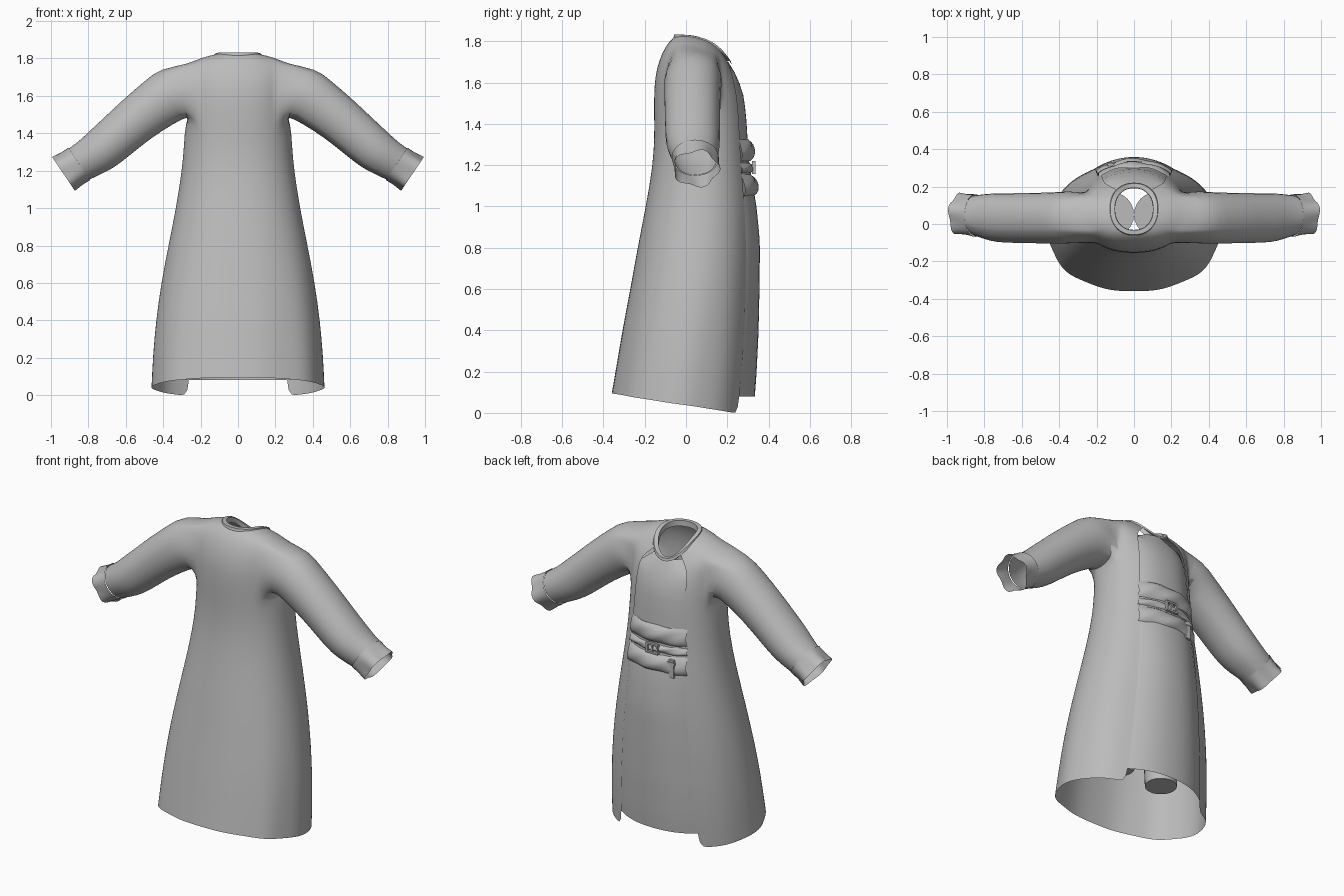
import bpy, bmesh, math
from mathutils import Vector

if "Cube" in bpy.data.objects:
    bpy.data.objects.remove(bpy.data.objects["Cube"])

cloth = bpy.data.materials.new("grey_cloth")
cloth.diffuse_color = (0.5, 0.5, 0.5, 1)
cloth.use_nodes = True
cloth.node_tree.nodes["Principled BSDF"].inputs["Base Color"].default_value = cloth.diffuse_color
P = 2.2        # roundness of the body sections
COLS = 20      # columns from front centre to the opening edge

# body sections: z front, z back, half width, y front, y back, half opening
ROWS = [
    (.095, -.012, .46, -.36, .30, .265), (.24, .18, .453, -.335, .315, .255),
    (.42, .38, .437, -.305, .325, .24), (.60, .60, .41, -.27, .33, .225),
    (.80, .80, .372, -.235, .332, .21), (1.0, 1.0, .332, -.195, .325, .195),
    (1.2, 1.2, .30, -.16, .305, .183), (1.35, 1.35, .288, -.153, .297, .175),
    (1.45, 1.45, .283, -.155, .29, .17), (1.54, 1.53, .285, -.155, .28, .167),
    (1.63, 1.58, .287, -.15, .265, .165), (1.71, 1.625, .287, -.13, .248, .16),
    (1.775, 1.66, .275, -.10, .23, .145), (1.81, 1.685, .21, -.07, .215, .115),
    (1.828, 1.70, .115, -.045, .205, .08)]


def section(row, t):
    """Point on a body section, t = 0 at the front and pi at the back."""
    zf, zb, w, yf, yb, _ = row
    s, c = math.sin(t), math.cos(t)
    x = math.copysign(abs(s) ** (2 / P), s) * w
    y = (yf + yb) / 2 - math.copysign(abs(c) ** (2 / P), c) * (yb - yf) / 2
    q = (1 - c) / 2
    return Vector((x, y, zf + (zb - zf) * (q if zf < 1 else q ** 3)))


def edge_angle(row, x):
    return math.pi - math.asin(min(1, x / row[2]) ** (P / 2))


def row_at(z):
    """Body section interpolated at a height."""
    for a, b in zip(ROWS, ROWS[1:]):
        if a[1] <= z <= b[1]:
            f = (z - a[1]) / (b[1] - a[1])
            return tuple(p + (q - p) * f for p, q in zip(a, b))
    return ROWS[-1]


def finish(name, bm, subsurf=0, mirror=False, angle=60):
    bmesh.ops.recalc_face_normals(bm, faces=bm.faces)
    me = bpy.data.meshes.new(name)
    bm.to_mesh(me)
    bm.free()
    me.materials.append(cloth)
    ob = bpy.data.objects.new(name, me)
    bpy.context.collection.objects.link(ob)
    if mirror:
        m = ob.modifiers.new("mirror", 'MIRROR')
        m.use_clip = True
        m.merge_threshold = 0.0005
    if subsurf:
        ob.modifiers.new("smooth", 'SUBSURF').levels = subsurf
        ob.modifiers["smooth"].render_levels = subsurf
    bpy.ops.object.select_all(action='DESELECT')
    ob.select_set(True)
    bpy.context.view_layer.objects.active = ob
    bpy.ops.object.shade_smooth_by_angle(angle=math.radians(angle))
    return ob


def skin(bm, rings, closed):
    """Quads between neighbouring rings of vertices."""
    n = len(rings[0])
    for a, b in zip(rings, rings[1:]):
        for i in range(n if closed else n - 1):
            j = (i + 1) % n
            bm.faces.new((a[i], a[j], b[j], b[i]))


def sleeve_point(cx, cz, r, hy, yc, phi):
    """Point on a sleeve ring square to the arm direction."""
    n, y = math.sin(phi) * r, math.cos(phi) * hy
    return Vector((cx + .56 * n, yc + y, cz + .83 * n))


# coat: open at the back, with sleeves grown from the arm holes
bm = bmesh.new()
grid = []
for k, row in enumerate(ROWS):
    te = edge_angle(row, row[5])
    ring = []
    for i in range(COLS + 1):
        p = section(row, te * i / COLS)
        wave = .012 * max(0, 1 - row[0] / .9) * math.sin(9 * te * i / COLS) * math.sin(math.pi * i / COLS)
        ring.append(bm.verts.new((p.x * (1 + wave), p.y * (1 + 2 * wave), p.z)))
    grid.append(ring)
C0, C1, R0, R1 = 6, 16, 8, 12
for k in range(len(ROWS) - 1):
    for i in range(COLS):
        if not (C0 <= i < C1 and R0 <= k < R1):
            bm.faces.new((grid[k][i], grid[k][i + 1], grid[k + 1][i + 1], grid[k + 1][i]))
hole = ([grid[R0][i] for i in range(C0, C1)] + [grid[k][C1] for k in range(R0, R1)]
        + [grid[R1][i] for i in range(C1, C0, -1)] + [grid[k][C0] for k in range(R1, R0, -1)])
mid = sum((v.co for v in hole), Vector()) / len(hole)
phis = [math.atan2(v.co.z - mid.z, v.co.y - mid.y) for v in hole]
SLEEVE = [(.335, 1.622, .15, .148, .035), (.415, 1.57, .138, .145, .03), (.535, 1.482, .128, .142, .03),
          (.65, 1.38, .122, .14, .03), (.73, 1.312, .118, .138, .032),
          (.79, 1.27, .106, .128, .038), (.85, 1.235, .10, .112, .045)]
rings = [hole] + [[bm.verts.new(sleeve_point(*s, p)) for p in phis] for s in SLEEVE]
skin(bm, rings, True)
finish("coat", bm, subsurf=1, mirror=True)

# cuffs: flared and slightly wavy
bm = bmesh.new()
CUFF = [(.848, 1.237, .104, .114, .045, 0), (.89, 1.21, .102, .108, .047, .04), (.933, 1.183, .104, .108, .05, .09)]
skin(bm, [[bm.verts.new(sleeve_point(cx, cz, r * (1 + w * math.cos(5 * a)), hy * (1 + w * math.cos(5 * a)), yc, a))
           for a in (2 * math.pi * i / 40 for i in range(40))] for cx, cz, r, hy, yc, w in CUFF], True)
finish("cuff", bm, mirror=True)


def back_point(z, u, width, bulge):
    """Point on the back panel, u from -1 to 1 across it."""
    row = row_at(z)
    x = width * u
    p = section(row, edge_angle(row, abs(x)))
    return Vector((x, p.y + bulge, z))


# tunic panel showing in the coat opening
bm = bmesh.new()
rings = []
for k in range(31):
    z = .08 + (1.70 - .08) * k / 30
    w = row_at(z)[5] + .02
    full = .026 * min(1, max(0, (1.25 - z) / .4))
    rings.append([bm.verts.new(back_point(z, u, w, full * (1 - u * u) - .012 * abs(u) ** 3))
                  for u in (i / 8 - 1 for i in range(17))])
skin(bm, rings, False)
finish("tunic_panel", bm)

# neckband
bm = bmesh.new()
rings = []
for grow, lift in ((-.014, -.03), (-.012, .004), (.012, .004), (.016, -.012)):
    zf, zb, w, yf, yb, o = ROWS[-1]
    r = (zf + lift, zb + lift, w + grow, yf - grow, yb + grow, o)
    rings.append([bm.verts.new(section(r, 2 * math.pi * i / 48)) for i in range(48)])
skin(bm, rings, True)
finish("neckband", bm, angle=40)


# sash bands and narrow belt
def band(name, z0, z1, out):
    bm = bmesh.new()
    rings = []
    for j in range(9):
        f = j / 8
        z = z0 + (z1 - z0) * f
        rings.append([bm.verts.new(back_point(z, u, row_at(z)[5] + .012,
                      (out * math.sin(math.pi * f) ** .6 + .004) * (1 - .55 * u * u)
                      + .004 * math.sin(7 * u + 5 * f)))
                      for u in (i / 10 - 1 for i in range(21))])
    skin(bm, rings, False)
    finish(name, bm)


band("upper_sash", 1.22, 1.325, .026)
band("lower_sash", 1.05, 1.155, .030)
band("narrow_belt", 1.165, 1.21, .018)


def box(bm, x, y, z, sx, sy, sz):
    r = bmesh.ops.create_cube(bm, size=1)
    for v in r["verts"]:
        v.co = Vector((x + v.co.x * sx, y + v.co.y * sy, z + v.co.z * sz))


# belt buckle frame and hanging strap end
bm = bmesh.new()
for s in (-1, 1):
    box(bm, s * .035, .328, 1.188, .012, .016, .062)
    box(bm, 0, .328, 1.188 + s * .026, .07, .016, .01)
box(bm, 0, .328, 1.188, .01, .012, .05)
finish("buckle", bm, angle=30)
bm = bmesh.new()
box(bm, -.125, .318, 1.09, .035, .014, .11)
box(bm, -.125, .322, 1.125, .05, .014, .016)
finish("strap_end", bm, angle=30)

# trouser legs under the coat
bm = bmesh.new()
rings = []
for z, r, x in ((.21, .09, .155), (.5, .095, .145), (.8, .11, .13), (1.0, .12, .12)):
    rings.append([bm.verts.new((x + r * math.cos(a), .05 + r * math.sin(a), z))
                  for a in (2 * math.pi * i / 24 for i in range(24))])
skin(bm, rings, True)
bm.faces.new(rings[0])
bm.faces.new(rings[-1])
finish("trouser_leg", bm, mirror=False, angle=40).modifiers.new("mirror", 'MIRROR')
